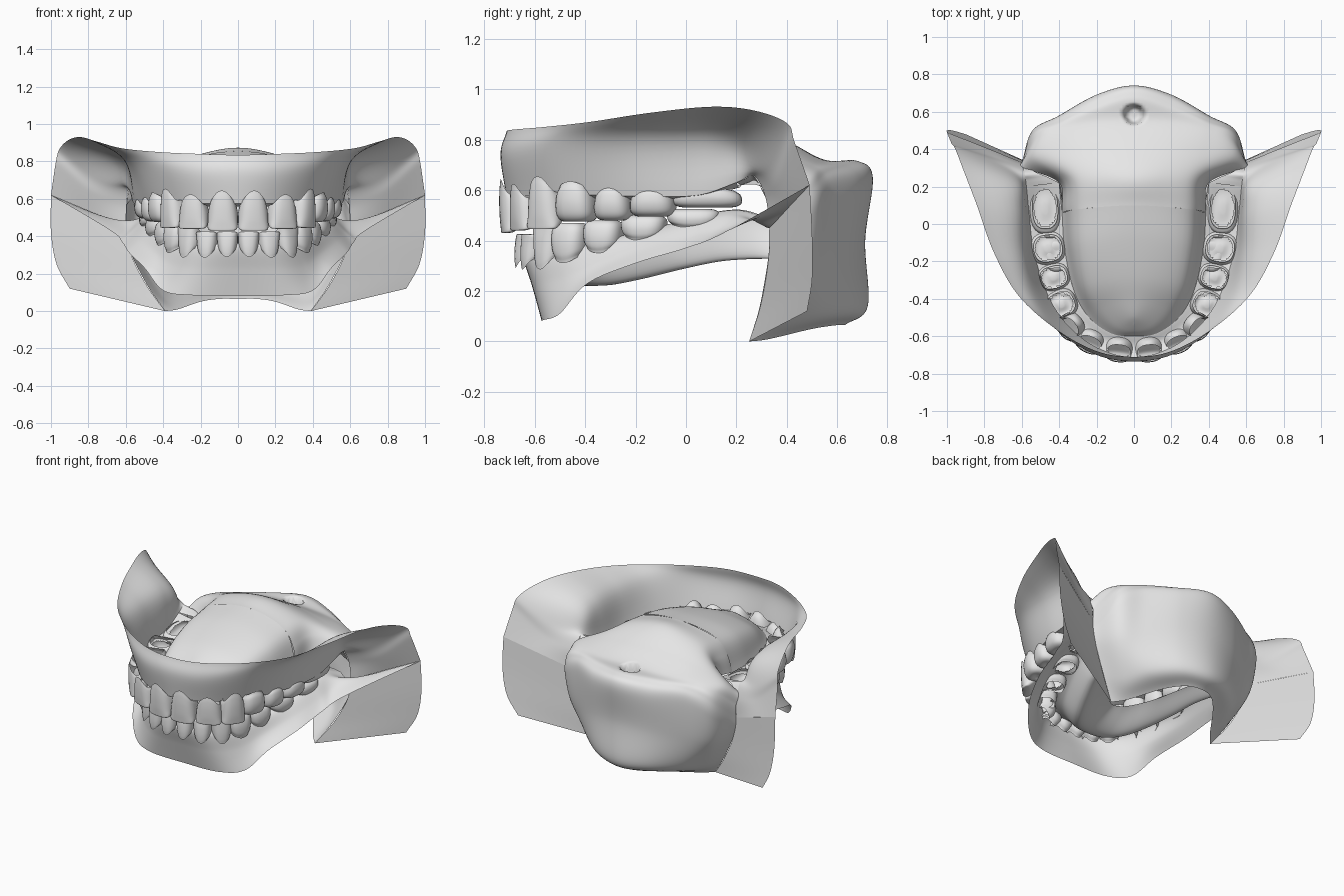
import bpy, bmesh, math
from mathutils import Vector

GREY = bpy.data.materials.new("light_grey")
GREY.diffuse_color = (0.8, 0.8, 0.8, 1)

# Each tooth: x, y, facing angle, width, depth, edge height, gum height
UPPER = [(.08, -.672, 6, .162, .135, .43, .645), (.232, -.628, 22, .16, .13, .44, .625),
         (.338, -.548, 52, .15, .14, .445, .655), (.39, -.43, 66, .16, .175, .475, .635),
         (.43, -.285, 74, .148, .175, .48, .615), (.46, -.13, 81, .18, .185, .495, .61),
         (.475, .085, 88, .275, .165, .53, .61)]
LOWER = [(.055, -.615, 5, .112, .13, .425, .29), (.16, -.59, 18, .115, .13, .425, .285),
         (.25, -.535, 44, .13, .13, .455, .285), (.32, -.455, 57, .145, .145, .47, .31),
         (.365, -.325, 68, .155, .155, .48, .35), (.41, -.165, 75, .18, .165, .5, .4),
         (.45, .03, 85, .21, .155, .525, .45)]


def axes(angle):
    a = math.radians(angle)
    return Vector((math.sin(a), -math.cos(a), 0)), Vector((math.cos(a), math.sin(a), 0))


def end_point(p, q):
    """Phantom point beyond an end: mirrored on the centre plane, else extrapolated."""
    if abs(p.x) < 1e-5 and q.x > 1e-5:
        return Vector((-q.x, q.y, q.z))
    return 2 * p - q


def spline(pts, n):
    """Smooth curve through pts, sampled at n + 1 places."""
    p = [Vector(v) for v in pts]
    p = [end_point(p[0], p[1])] + p + [end_point(p[-1], p[-2])]
    out, segs = [], len(pts) - 1
    for i in range(n + 1):
        u = i / n * segs
        k = min(int(u), segs - 1)
        t = u - k
        a, b, c, d = p[k:k + 4]
        out.append(0.5 * (2 * b + (c - a) * t + (2 * a - 5 * b + 4 * c - d) * t * t
                          + (3 * b - a - 3 * c + d) * t ** 3))
    return out


def finish(name, bm):
    """Turn a half mesh into a smooth, mirrored object."""
    me = bpy.data.meshes.new(name)
    for f in bm.faces:
        f.smooth = True
    bm.to_mesh(me)
    bm.free()
    me.materials.append(GREY)
    ob = bpy.data.objects.new(name, me)
    bpy.context.collection.objects.link(ob)
    ob.modifiers.new("mirror", 'MIRROR')
    return ob


def in_socket(p, teeth):
    """True where a tooth passes through the gum."""
    for x, y, angle, w, d, edge, gum in teeth:
        out, side = axes(angle)
        r = Vector((p.x - x, p.y - y, 0))
        if (r.dot(side) / w) ** 2 + (r.dot(out) / d) ** 2 < .13:
            return True
    return False


def loft(name, rows, nu, nv, warp=None, teeth=(), band=(0, 1)):
    """Smooth sheet through rows of points, open where teeth stand (within a band of rows)."""
    lines = [spline(r, nu) for r in rows]
    cols = [spline([l[i] for l in lines], nv) for i in range(nu + 1)]
    bm = bmesh.new()
    g = [[bm.verts.new(warp(p) if warp else p) for p in c] for c in cols]
    for i in range(nu):
        for j in range(nv):
            q = (g[i][j], g[i + 1][j], g[i + 1][j + 1], g[i][j + 1])
            inside = band[0] <= j / nv < band[1]
            if not (inside and in_socket(sum((v.co for v in q), Vector()) / 4, teeth)):
                bm.faces.new(q)
    return finish(name, bm)


def blend(a, b, dz):
    """Row halfway between two rows, shifted in height."""
    return [(Vector(p) + Vector(q)) / 2 + Vector((0, 0, dz)) for p, q in zip(a, b)]


# Upper vestibule and cheek: free rim, fold, outer gum line
rim = [(0, -.71, .835), (.2, -.68, .84), (.42, -.56, .85), (.62, -.38, .87), (.75, -.15, .905),
       (.84, .1, .93), (.905, .27, .915), (.955, .4, .865), (.975, .43, .79), (1, .49, .62)]
fold = [(0, -.735, .74), (.2, -.7, .74), (.39, -.58, .76), (.54, -.38, .78), (.6, -.15, .8),
        (.615, .08, .81), (.64, .22, .78), (.74, .33, .7), (.78, .37, .63), (.81, .415, .54)]
gum_out = [(0, -.712, .575), (.19, -.665, .575), (.35, -.545, .58), (.46, -.38, .58),
           (.535, -.15, .575), (.56, .05, .58), (.575, .2, .63), (.585, .27, .655),
           (.595, .315, .57), (.6, .33, .45)]
loft("upper_cheek_wall", [rim, fold, gum_out], 72, 14)

# Upper ridge and palate
gum_in = [(0, -.6, .575), (.12, -.585, .575), (.24, -.5, .575), (.32, -.36, .575),
          (.37, -.14, .575), (.385, .06, .59), (.4, .22, .62)]
slope = [(0, -.575, .61), (.085, -.545, .625), (.17, -.45, .66), (.24, -.32, .71), (.28, -.12, .76),
         (.29, .08, .79), (.3, .24, .8)]
centre = [(0, -.54, .645), (0, -.49, .68), (0, -.41, .715), (0, -.28, .765), (0, -.08, .82),
          (0, .1, .855), (0, .25, .87)]
crest = blend(gum_out, gum_in, -.015)
loft("upper_ridge", [gum_out[:7], crest, gum_in], 120, 30, teeth=UPPER)
loft("palate", [gum_in[:6], slope[:6], centre[:6]], 48, 16)

# Web closing the ridge behind the last molar
loft("ridge_end", [[(.575, .2, .63), (.58, .235, .645), (.585, .27, .655), (.595, .315, .57)],
                   [(.4, .22, .62), (.46, .25, .63), (.53, .28, .635), (.595, .32, .57)]], 12, 6)


# Soft palate and throat, with the small pit on the centre line
def pit(p):
    r = math.hypot(p.x, p.y - .585)
    if p.z > .5 and r < .06:
        s = max(0, min(1, (.06 - r) / .025))
        p = p - Vector((0, 0, .1 * s * s * (3 - 2 * s)))
    return p


throat = [
    [(0, .1, .855), (.15, .093, .837), (.29, .08, .79), (.355, .07, .7), (.385, .06, .59)],
    [(0, .25, .87), (.15, .25, .85), (.3, .24, .8), (.37, .23, .72), (.4, .22, .62)],
    [(0, .42, .785), (.2, .41, .775), (.38, .39, .74), (.52, .36, .69), (.59, .3, .61)],
    [(0, .55, .72), (.2, .54, .715), (.4, .5, .7), (.53, .46, .65), (.6, .33, .53)],
    [(0, .68, .715), (.2, .63, .7), (.4, .55, .67), (.54, .49, .6), (.6, .33, .45)],
    [(0, .74, .65), (.2, .69, .63), (.4, .58, .59), (.54, .5, .5), (.595, .33, .38)],
    [(0, .71, .4), (.2, .67, .38), (.4, .56, .34), (.51, .47, .3), (.565, .32, .29)],
    [(0, .72, .14), (.18, .67, .14), (.33, .54, .12), (.41, .4, .1), (.48, .29, .13)],
    [(0, .63, .065), (.1, .6, .065), (.2, .5, .05), (.32, .33, .01), (.39, .25, 0)]]
loft("throat", throat, 48, 96, pit)

# Lower cheek flap beside the throat
flap_in = [(.6, .33, .45), (.575, .325, .31), (.49, .295, .14), (.39, .25, 0)]
flap_out = [(1, .49, .62), (1, .5, .42), (.97, .5, .25), (.9, .48, .12)]
loft("lower_cheek_flap", [flap_in, flap_out], 18, 8)

# Lower gum: free rim, wall, outer gum line, inner gum line, floor edge, floor
low_rim = [(0, -.57, .08), (.25, -.565, .085), (.4, -.5, .11), (.5, -.39, .23), (.58, -.2, .31),
           (.62, 0, .37), (.68, .15, .43), (1, .49, .62)]
low_wall = [(0, -.61, .22), (.22, -.59, .22), (.36, -.49, .24), (.44, -.36, .3), (.53, -.15, .37),
            (.57, .05, .42), (.6, .2, .46), (.8, .41, .535)]
low_out = [(0, -.645, .345), (.17, -.62, .345), (.3, -.52, .35), (.39, -.36, .385),
           (.47, -.14, .43), (.5, .05, .48), (.52, .2, .5), (.6, .33, .45)]
low_in = [(0, -.54, .34), (.1, -.52, .34), (.2, -.43, .35), (.28, -.28, .38), (.35, -.1, .43),
          (.38, .07, .48), (.4, .22, .5), (.42, .34, .47)]
low_floor = [(0, -.4, .22), (.1, -.38, .22), (.18, -.3, .225), (.25, -.18, .25), (.32, -.02, .29),
             (.36, .12, .32), (.4, .24, .33), (.45, .34, .33)]
floor_in = [(0, -.19, .32), (.06, -.16, .32), (.12, -.09, .33), (.17, 0, .34), (.22, .1, .36),
            (.26, .2, .375), (.29, .28, .385), (.32, .34, .39)]
loft("lower_gum", [low_rim, low_wall, low_out, blend(low_out, low_in, .02), low_in, low_floor,
                   floor_in], 110, 72, teeth=LOWER, band=(.36, .67))

# Tooth rings from gum to edge: (height, width, depth)
FRONT = [(0, .8, .66), (.15, .9, .88), (.4, .98, 1), (.7, 1, .82),
         (.9, .98, .5), (.98, .88, .34), (1, .6, .2)]
BACK = [(0, .8, .82), (.2, .94, .95), (.5, 1, 1), (.78, .97, .92),
        (.94, .82, .75), (1, .55, .5), (.93, .2, .15)]


def tooth(name, x, y, angle, width, depth, z_edge, z_gum, rings):
    """Hollow crown, open at a scalloped gum line."""
    out, side = axes(angle)
    lean, scallop, power = (.4, .3, .82) if rings is FRONT else (0, .18, .75)
    bm = bmesh.new()
    loops, n = [], 28
    for t, w, d in spline(rings, 24):
        shift = out * depth * lean * (1 - d)
        loop = []
        for i in range(n):
            c, s = math.cos(i * math.tau / n), math.sin(i * math.tau / n)
            c, s = [math.copysign(abs(v) ** power, v) for v in (c, s)]
            h = t + (1 - t) * scallop * c * c
            p = Vector((x, y, z_gum + (z_edge - z_gum) * h)) + shift
            p += (side * c * width * w + out * s * depth * d) / 2
            p.x = max(p.x, .001)
            loop.append(bm.verts.new(p))
        loops.append(loop)
    for l, m in zip(loops, loops[1:]):
        for i in range(n):
            bm.faces.new((l[i], l[(i + 1) % n], m[(i + 1) % n], m[i]))
    bm.faces.new(loops[-1])
    bmesh.ops.recalc_face_normals(bm, faces=bm.faces[:])
    finish(name, bm).modifiers["mirror"].use_mirror_merge = False


KINDS = ["central_incisor", "lateral_incisor", "canine", "first_premolar",
         "second_premolar", "first_molar", "second_molar"]
for jaw, table in (("upper", UPPER), ("lower", LOWER)):
    for i, spec in enumerate(table):
        tooth(f"{jaw}_{KINDS[i]}", *spec, FRONT if i < 3 else BACK)
